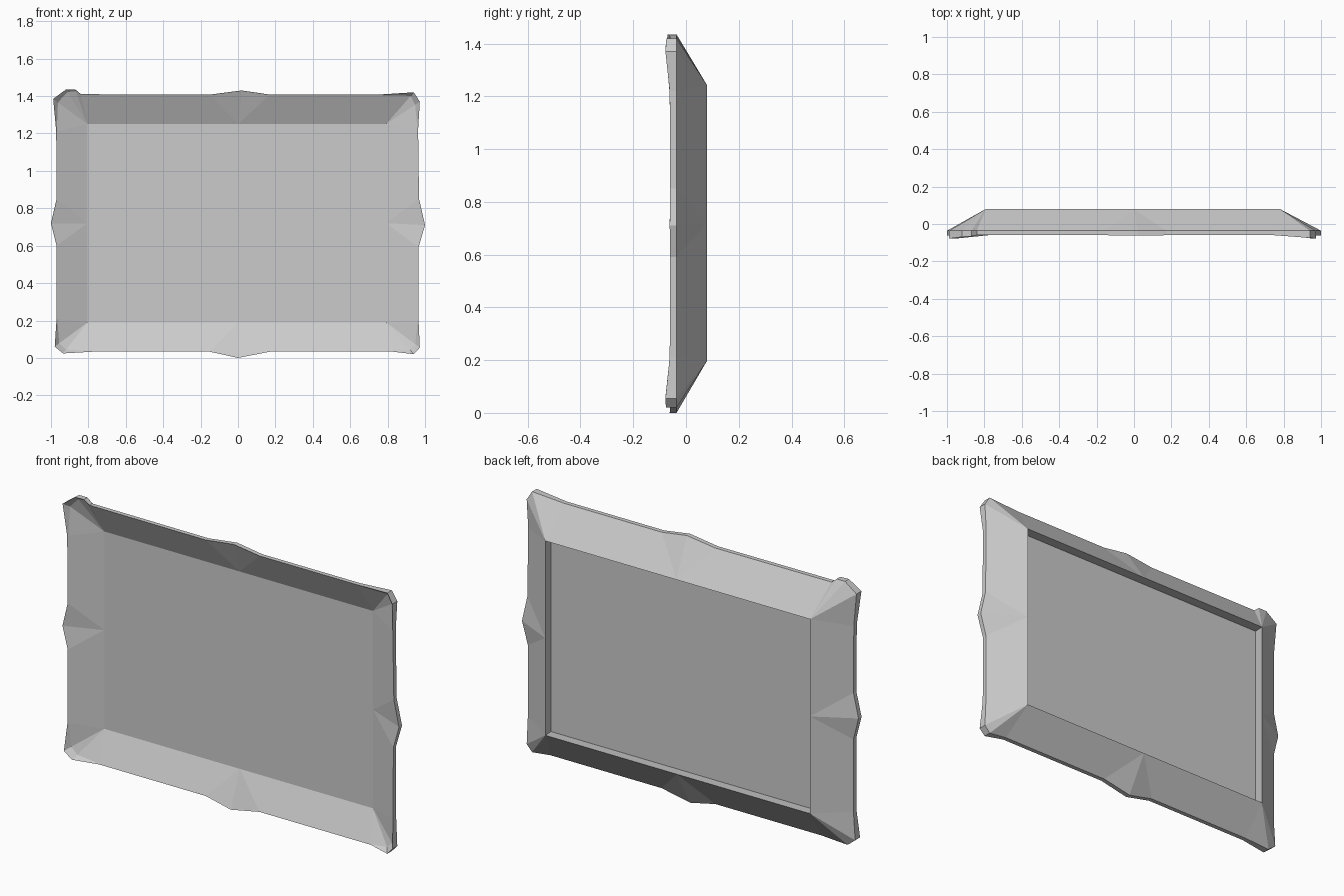
import bpy
import bmesh
from mathutils import Vector

cube = bpy.data.objects.get("Cube")
if cube:
    bpy.data.objects.remove(cube, do_unlink=True)

# One plain grey for everything
grey = bpy.data.materials.new("plain_grey")
grey.use_nodes = True
colour = (0.6, 0.6, 0.6, 1)
grey.diffuse_color = colour
grey.node_tree.nodes["Principled BSDF"].inputs["Base Color"].default_value = colour

# Depths along y
PROUD, FRONT, RIM_BACK, PANEL, BACK = -0.078, -0.06, -0.036, 0.015, 0.08

# Opening: edges on the panel (front) and on the back
LEFT, RIGHT, BOTTOM, TOP = -0.805, 0.792, 0.19, 1.25
MID_X, MID_Z = 0.0, 0.72


def make_object(name, bm):
    bmesh.ops.recalc_face_normals(bm, faces=bm.faces)
    mesh = bpy.data.meshes.new(name)
    bm.to_mesh(mesh)
    bm.free()
    mesh.materials.append(grey)
    obj = bpy.data.objects.new(name, mesh)
    bpy.context.collection.objects.link(obj)
    return obj


# Rim outline, counter-clockwise: each group fans into one point of the opening.
# Entries are x, z and how far the lump stands proud (0 to 1).
groups = [
    ((LEFT, BOTTOM), [(-0.97, 0.21, 0.1), (-0.98, 0.06, 1), (-0.935, 0.024, 0.9), (-0.78, 0.033, 0)]),
    ((MID_X, BOTTOM), [(-0.15, 0.033, 0), (0, 0, 0.1), (0.17, 0.033, 0)]),
    ((RIGHT, BOTTOM), [(0.83, 0.033, 0), (0.94, 0.02, 0.9), (0.972, 0.055, 1), (0.965, 0.21, 0.1)]),
    ((RIGHT, MID_Z), [(0.965, 0.59, 0), (1, 0.71, 0.1), (0.968, 0.85, 0)]),
    ((RIGHT, TOP), [(0.963, 1.22, 0.1), (0.972, 1.37, 1), (0.94, 1.42, 0.8), (0.75, 1.408, 0)]),
    ((MID_X, TOP), [(0.17, 1.408, 0), (0.02, 1.43, 0.1), (-0.15, 1.408, 0)]),
    ((LEFT, TOP), [(-0.84, 1.41, 0), (-0.87, 1.435, 0.3), (-0.92, 1.435, 0.5),
                   (-0.988, 1.385, 1), (-0.972, 1.21, 0.1)]),
    ((LEFT, MID_Z), [(-0.97, 0.85, 0), (-1, 0.72, 0.1), (-0.97, 0.6, 0)]),
]


def sweep_frame():
    """Profile of five edges carried round the rim outline."""
    bm = bmesh.new()
    rings = []
    for (ix, iz), points in groups:
        inner = bm.verts.new((ix, PANEL, iz))
        back = bm.verts.new((ix * 0.985, BACK, MID_Z + (iz - MID_Z) * 0.985))
        for x, z, proud in points:
            base = Vector((x, FRONT, z))
            lip = bm.verts.new(base.lerp(inner.co, 0.02 + 0.13 * max(proud - 0.1, 0)))
            outer = bm.verts.new((x, FRONT + (PROUD - FRONT) * proud, z))
            rim = bm.verts.new((x, RIM_BACK, z))
            rings.append((inner, lip, outer, rim, back))
    count = len(rings[0])
    for ring, following in zip(rings, rings[1:] + rings[:1]):
        for k in range(count):
            n = (k + 1) % count
            corners = list(dict.fromkeys((ring[k], ring[n], following[n], following[k])))
            if len(corners) > 2:
                bm.faces.new(corners)
    return make_object("frame", bm)


sweep_frame()

# Flat panel set into the frame
bm = bmesh.new()
bm.faces.new([bm.verts.new((x, PANEL, z)) for x, z in
              ((LEFT, BOTTOM), (RIGHT, BOTTOM), (RIGHT, TOP), (LEFT, TOP))])
make_object("panel", bm)
